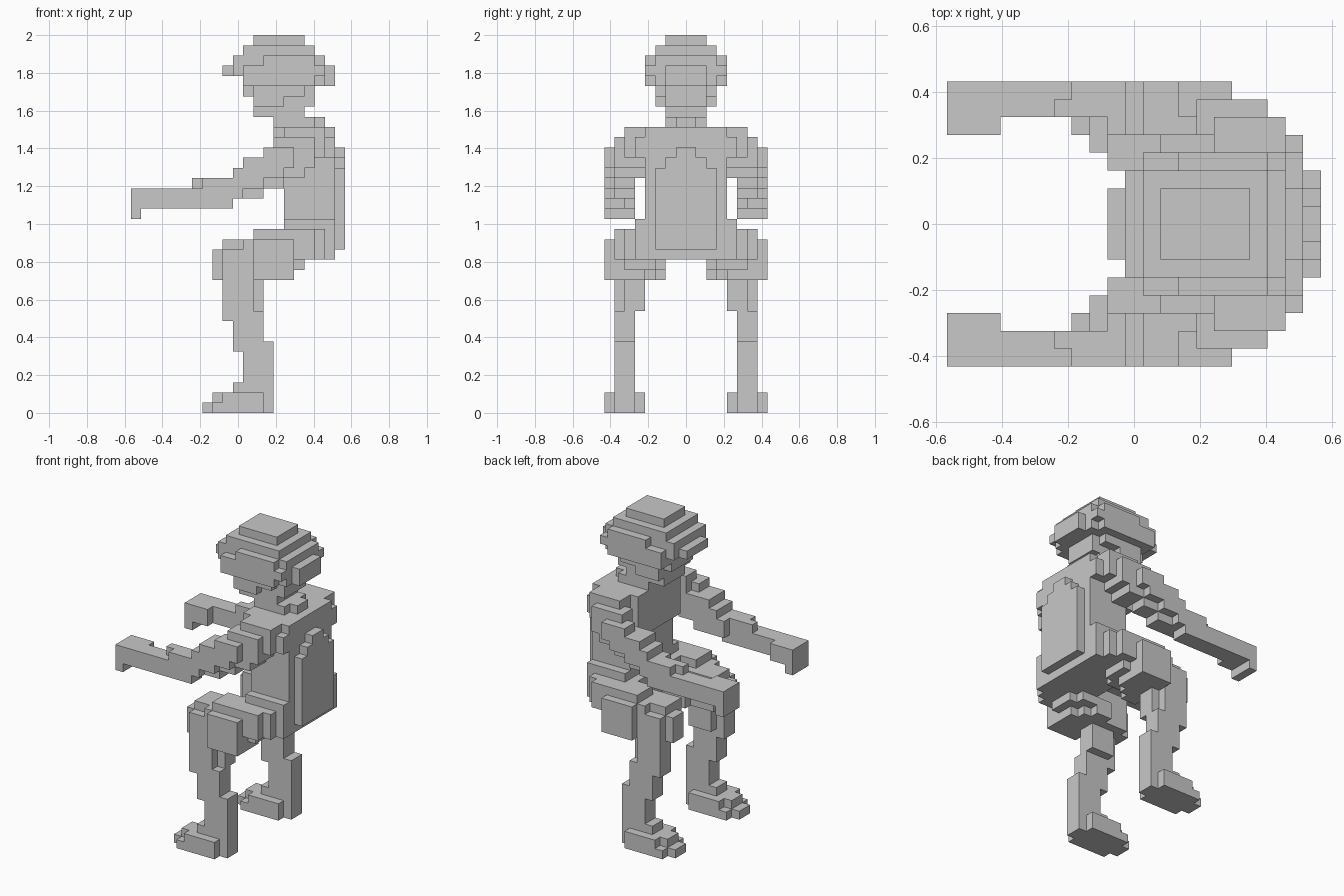
import bpy
import bmesh
from mathutils import Vector

UNIT = 2 / 37            # edge of one block
X_SHIFT = 10.5           # blocks from the figure's front to its centre

default_cube = bpy.data.objects.get("Cube")
if default_cube:
    bpy.data.objects.remove(default_cube, do_unlink=True)

grey = bpy.data.materials.new("plain_grey")
grey.use_nodes = True
grey.diffuse_color = (0.58, 0.58, 0.58, 1)
grey.node_tree.nodes["Principled BSDF"].inputs["Base Color"].default_value = grey.diffuse_color

DIRECTIONS = [Vector(d) for d in
              ((1, 0, 0), (-1, 0, 0), (0, 1, 0), (0, -1, 0), (0, 0, 1), (0, 0, -1))]


def fill(boxes):
    """Collect the block cells covered by (x0, x1, y0, y1, z0, z1) boxes."""
    cells = set()
    for x0, x1, y0, y1, z0, z1 in boxes:
        cells.update((x, y, z) for x in range(x0, x1)
                     for y in range(y0, y1) for z in range(z0, z1))
    return cells


def centred(rows):
    """Turn (x0, x1, half_width, z0, z1) rows into boxes centred on y."""
    return [(x0, x1, -half, half, z0, z1) for x0, x1, half, z0, z1 in rows]


def build(name, cells):
    """Skin the outside of a set of cells and merge its flat faces."""
    bm = bmesh.new()
    corners = {}

    def corner(point):
        key = tuple(round(c) for c in point)
        if key not in corners:
            x, y, z = key
            corners[key] = bm.verts.new(((x - X_SHIFT) * UNIT, y * UNIT, z * UNIT))
        return corners[key]

    for cell in cells:
        middle = Vector(cell) + Vector((0.5, 0.5, 0.5))
        for normal in DIRECTIONS:
            neighbour = tuple(round(c) for c in Vector(cell) + normal)
            if neighbour in cells:
                continue
            side = Vector((normal.y, normal.z, normal.x))
            up = normal.cross(side)
            ring = [middle + (normal + side * a + up * b) / 2
                    for a, b in ((-1, -1), (1, -1), (1, 1), (-1, 1))]
            bm.faces.new([corner(p) for p in ring])
    bmesh.ops.dissolve_limit(bm, angle_limit=0.01, verts=bm.verts, edges=bm.edges)
    mesh = bpy.data.meshes.new(name)
    bm.to_mesh(mesh)
    bm.free()
    mesh.materials.append(grey)
    bpy.context.collection.objects.link(bpy.data.objects.new(name, mesh))


def build_pair(name, boxes):
    """Build a limb on the +y side and its mirror on the -y side."""
    cells = fill(boxes)
    build("far_" + name, cells)
    build("near_" + name, {(x, -y - 1, z) for x, y, z in cells})


# Stepped round helmet with a brim towards -x
build("helmet", fill(centred([
    (12, 17, 2, 36, 37),
    (11, 18, 3, 35, 36),
    (10, 19, 3, 34, 35), (13, 18, 4, 34, 35),
    (9, 20, 2, 33, 34), (10, 19, 3, 32, 34),
    (11, 18, 4, 32, 34), (18, 19, 4, 33, 34),
    (19, 20, 2, 32, 33),
]) ) - fill(centred([(9, 11, 4, 32, 33)])))

# Face and chin
build("face", fill(centred([
    (11, 18, 2, 31, 32), (12, 17, 3, 31, 32),
    (12, 18, 2, 30, 31), (12, 15, 3, 30, 31),
    (12, 17, 2, 29, 30),
])))

# Neck
build("neck", fill(centred([
    (14, 18, 2, 28, 29), (18, 19, 1, 28, 29),
])))

# Torso with overhanging chest, waist and hips
build("torso", fill(centred([
    (15, 20, 4, 15, 28),
    (14, 15, 4, 23, 28),
    (18, 20, 5, 25, 27),
    (15, 20, 5, 15, 19),
    (14, 19, 6, 15, 17),
])))

# Rounded plate on the back
build("back_pack", fill(centred([
    (20, 21, 3, 16, 24), (20, 21, 2, 24, 25), (20, 21, 1, 25, 26),
])))

# Shoulder and upper arm, stepping down and forward
build_pair("upper_arm", [
    (15, 17, 4, 6, 23, 28), (17, 18, 4, 6, 24, 28), (18, 19, 4, 6, 25, 28),
    (14, 17, 5, 7, 23, 27), (17, 18, 5, 7, 24, 27),
    (13, 16, 6, 8, 24, 26),
    (11, 15, 6, 8, 23, 25), (11, 15, 5, 7, 22, 25),
    (10, 13, 5, 8, 22, 24),
])

# Forearm reaching forward with bent fingers
build_pair("forearm", [
    (9, 13, 5, 7, 21, 23), (9, 11, 7, 8, 21, 23),
    (6, 10, 6, 7, 22, 23), (7, 10, 7, 8, 22, 23),
    (3, 10, 6, 8, 20, 22),
    (0, 3, 5, 8, 20, 22),
    (0, 1, 5, 8, 19, 20),
])

# Thigh, spreading outward from hip to knee
build_pair("thigh", [
    (14, 19, 2, 6, 15, 18),
    (12, 14, 2, 4, 13, 15), (14, 16, 2, 4, 14, 15), (16, 17, 3, 6, 14, 15),
    (12, 18, 4, 7, 15, 18),
    (12, 15, 3, 4, 13, 17), (12, 16, 4, 7, 13, 17),
    (9, 13, 3, 6, 13, 17), (11, 13, 6, 7, 13, 17),
    (12, 16, 7, 8, 13, 17),
])

# Knee and shin
build_pair("shin", [
    (8, 12, 4, 6, 13, 16), (9, 12, 6, 7, 13, 16),
    (9, 12, 5, 7, 9, 13), (10, 13, 4, 6, 10, 14),
    (10, 13, 5, 7, 6, 10),
    (11, 14, 5, 7, 2, 7),
])

# Foot
build_pair("foot", [
    (7, 14, 5, 7, 0, 1),
    (8, 13, 4, 8, 0, 1),
    (8, 14, 5, 7, 1, 2), (9, 13, 4, 8, 1, 2),
    (10, 14, 5, 7, 2, 3),
])
